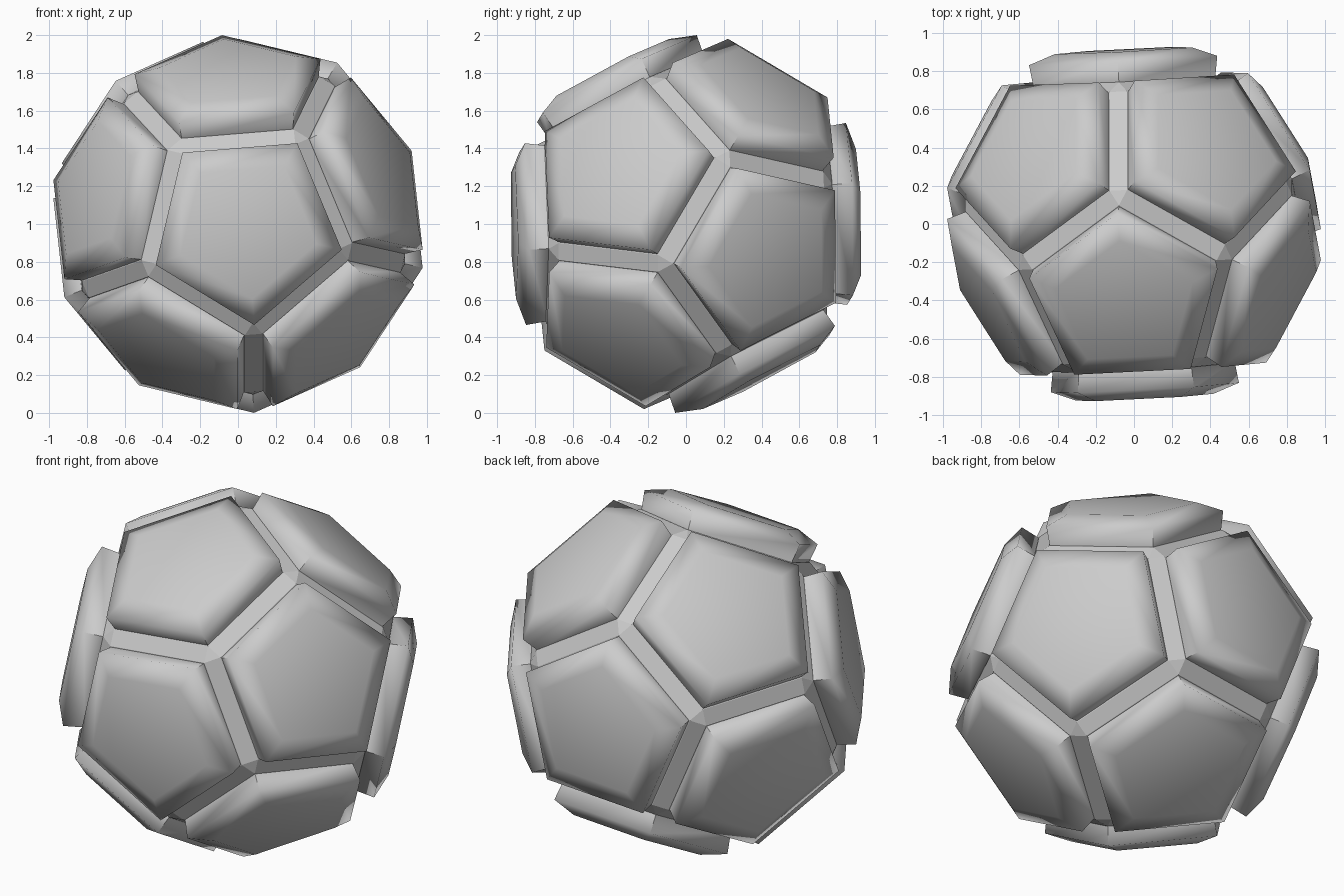
import bpy, bmesh, math
from mathutils import Vector, Matrix

if "Cube" in bpy.data.objects:
    bpy.data.objects.remove(bpy.data.objects["Cube"])

CENTRE = Vector((0, 0, 1))
grey = bpy.data.materials.new("soft_grey")
grey.diffuse_color = (0.6, 0.6, 0.6, 1)
grey.use_nodes = True
grey.node_tree.nodes["Principled BSDF"].inputs["Base Color"].default_value = grey.diffuse_color

# Twelve face directions of a tilted dodecahedron
front = Vector((0.051, -0.9985, -0.019)).normalized()
upper = Vector((-0.05, -0.46, 0.887)).normalized()
side = (upper - front * upper.dot(front)).normalized()
c, s = 1 / math.sqrt(5), 2 / math.sqrt(5)
normals = [front] + [front * c + (Matrix.Rotation(math.radians(72 * k), 3, front) @ side) * s
                     for k in range(5)]
normals += [-n for n in normals]


def pentagon(n, dist, radius):
    """Corners of the pentagon on face direction n."""
    near = next(m for m in normals if 0.3 < m.dot(n) < 0.6)
    u = (near - n * near.dot(n)).normalized()
    return [n * dist + (Matrix.Rotation(math.radians(36 + 72 * k), 3, n) @ u) * radius
            for k in range(5)]


def finish(name, bm):
    bmesh.ops.recalc_face_normals(bm, faces=bm.faces[:])
    mesh = bpy.data.meshes.new(name)
    bm.to_mesh(mesh)
    bm.free()
    mesh.materials.append(grey)
    ob = bpy.data.objects.new(name, mesh)
    ob.location = CENTRE
    bpy.context.collection.objects.link(ob)
    return ob


# Inner core: dodecahedron with flat strips along its edges
bm = bmesh.new()
for n in normals:
    for p in pentagon(n, 0.755, 0.51):
        bm.verts.new(p)
bmesh.ops.convex_hull(bm, input=bm.verts[:])
bmesh.ops.dissolve_limit(bm, angle_limit=0.02, verts=bm.verts[:], edges=bm.edges[:])
finish("core", bm)

# Raised cushion plates: base, rim and slightly domed top
for i, n in enumerate(normals):
    bm = bmesh.new()
    rings = [[bm.verts.new(p) for p in pentagon(n, d, r)]
             for d, r in ((0.745, 0.502), (0.86, 0.52), (0.91, 0.38))]
    for a, b in zip(rings, rings[1:]):
        for k in range(5):
            j = (k + 1) % 5
            bm.faces.new((a[k], a[j], b[j], b[k]))
    bm.faces.new(rings[-1])
    bm.faces.new(rings[0][::-1])
    # Soft shading over the rim, crisp corners between the walls
    for f in bm.faces:
        f.smooth = True
    for k in range(5):
        bm.edges.get((rings[0][k], rings[1][k])).smooth = False
        bm.edges.get((rings[0][k], rings[0][(k + 1) % 5])).smooth = False
    finish(f"plate_{i + 1}", bm)
